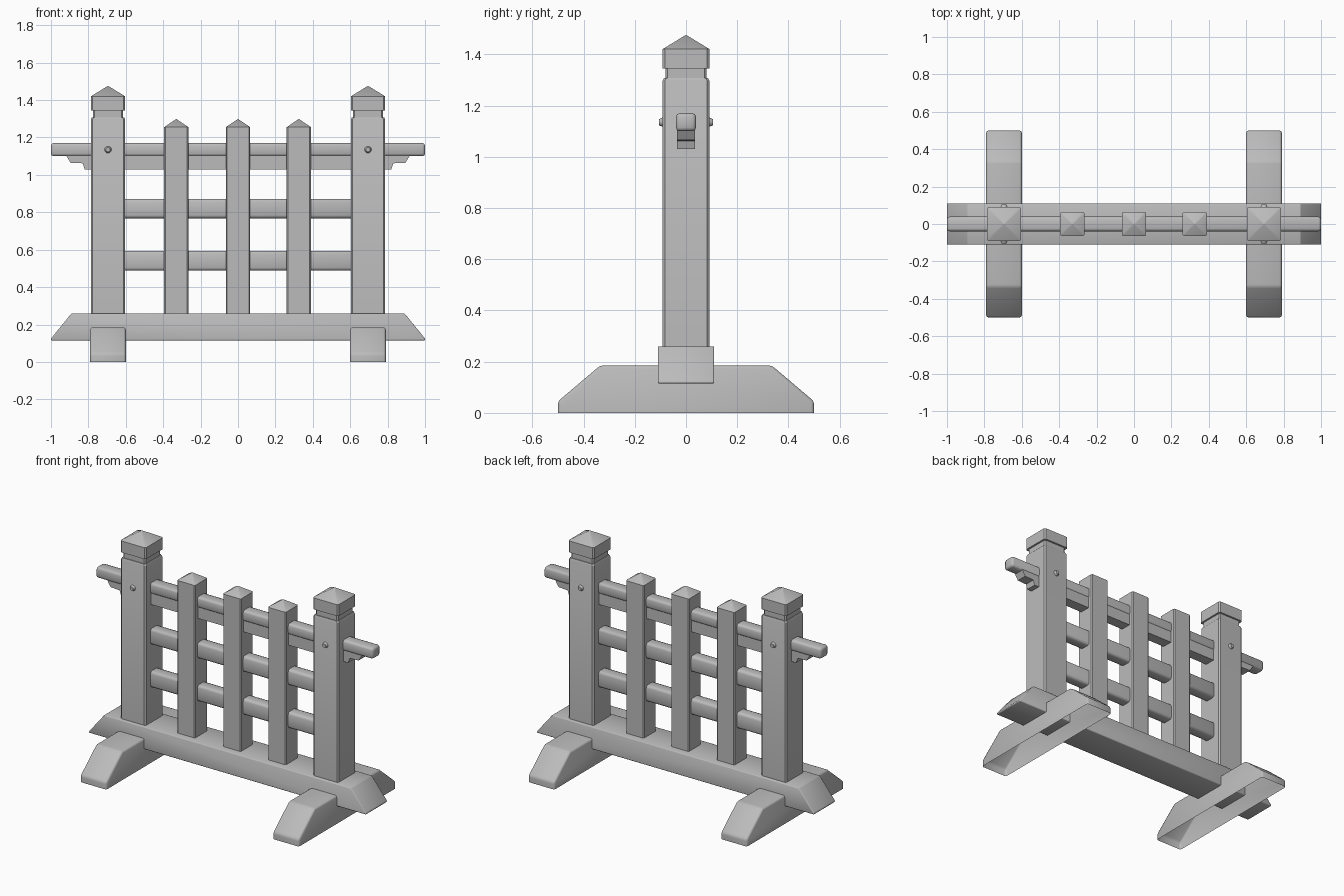
import bpy, bmesh
from math import radians
from mathutils import Matrix

default = bpy.data.objects.get("Cube")
if default:
    bpy.data.objects.remove(default, do_unlink=True)

# Single flat colour
grey = bpy.data.materials.new("plain_grey")
grey.use_nodes = True
colour = (0.5, 0.5, 0.5, 1)
grey.diffuse_color = colour
grey.node_tree.nodes["Principled BSDF"].inputs["Base Color"].default_value = colour


def finish(name, bm, angle):
    bmesh.ops.recalc_face_normals(bm, faces=bm.faces)
    mesh = bpy.data.meshes.new(name)
    bm.to_mesh(mesh)
    bm.free()
    mesh.materials.append(grey)
    obj = bpy.data.objects.new(name, mesh)
    bpy.context.collection.objects.link(obj)
    bpy.ops.object.select_all(action='DESELECT')
    obj.select_set(True)
    bpy.context.view_layer.objects.active = obj
    bpy.ops.object.shade_smooth_by_angle(angle=radians(angle))
    return obj


def prism(name, profile, depth, bevel, along_x=None, open_bottom=False):
    """Extrude a symmetric outline; along_x turns it to run front to back at that x."""
    outline = profile + [(-a, z) for a, z in reversed(profile)]
    bm = bmesh.new()
    rings = [[bm.verts.new((a, y, z)) for a, z in outline] for y in (-depth, depth)]
    bm.faces.new(rings[0])
    bm.faces.new(rings[1])
    n = len(outline)
    for i in range(n):
        j = (i + 1) % n
        bm.faces.new((rings[0][i], rings[0][j], rings[1][j], rings[1][i]))
    bmesh.ops.recalc_face_normals(bm, faces=bm.faces)
    if open_bottom:
        under = [f for f in bm.faces if f.normal.z < -0.9]
        bmesh.ops.delete(bm, geom=under, context='FACES_ONLY')
    if bevel:
        edges = [e for e in bm.edges
                 if len(e.link_faces) == 2 and e.calc_face_angle() > radians(30)]
        bmesh.ops.bevel(bm, geom=edges, offset=bevel, segments=2, profile=0.5,
                        affect='EDGES', clamp_overlap=True)
    if along_x is not None:
        bm.transform(Matrix.Translation((along_x, 0, 0)) @ Matrix.Rotation(radians(90), 4, 'Z'))
    return finish(name, bm, 50)


def square_turning(name, x, steps):
    """Stack square rings (half width, height) with slightly cut corners."""
    bm = bmesh.new()
    rings = []
    for h, z in steps:
        k = h * 0.9
        corners = [(h, -k), (h, k), (k, h), (-k, h), (-h, k), (-h, -k), (-k, -h), (k, -h)]
        rings.append([bm.verts.new((x + a, b, z)) for a, b in corners])
    for low, high in zip(rings, rings[1:]):
        for i in range(8):
            j = (i + 1) % 8
            bm.faces.new((low[i], low[j], high[j], high[i]))
    bm.faces.new(rings[0])
    bm.faces.new(rings[-1])
    return finish(name, bm, 30)


POST_X = 0.695

# Base beam with slanted ends
prism("base_beam", [(1, 0.115), (1, 0.125), (0.89, 0.26)], 0.11, 0.012)

# Posts, feet and pegs on both sides
for side, x in (("left", POST_X), ("right", -POST_X)):
    square_turning(side + "_post", x, [
        (0.091, 0.25), (0.091, 1.298), (0.086, 1.308), (0.08, 1.308), (0.08, 1.345),
        (0.092, 1.345), (0.092, 1.42), (0.002, 1.475)])
    prism(side + "_foot", [(0.5, 0), (0.5, 0.045), (0.335, 0.185)], 0.095, 0.012,
          along_x=x, open_bottom=True)
    for face, s in (("front", -1), ("back", 1)):
        bm = bmesh.new()
        bmesh.ops.create_cone(bm, cap_ends=True, segments=16, radius1=0.023,
                              radius2=0.012, depth=0.024)
        bm.transform(Matrix.Translation((x, s * 0.093, 1.135))
                     @ Matrix.Rotation(radians(-90 * s), 4, 'X'))
        finish(side + "_" + face + "_peg", bm, 30)

# Pickets with pointed tops
for label, x in (("right", -0.33), ("middle", 0), ("left", 0.325)):
    square_turning(label + "_picket", x,
                   [(0.065, 0.25), (0.065, 1.255), (0.002, 1.298)])

# Rails
prism("top_rail", [(1, 1.1), (1, 1.17)], 0.039, 0.014)
prism("top_rail_support", [(0.82, 1.03), (0.83, 1.062), (0.895, 1.065), (0.92, 1.105)],
      0.035, 0)
prism("middle_rail", [(0.63, 0.768), (0.63, 0.872)], 0.039, 0.016)
prism("lower_rail", [(0.63, 0.488), (0.63, 0.594)], 0.039, 0.016)
